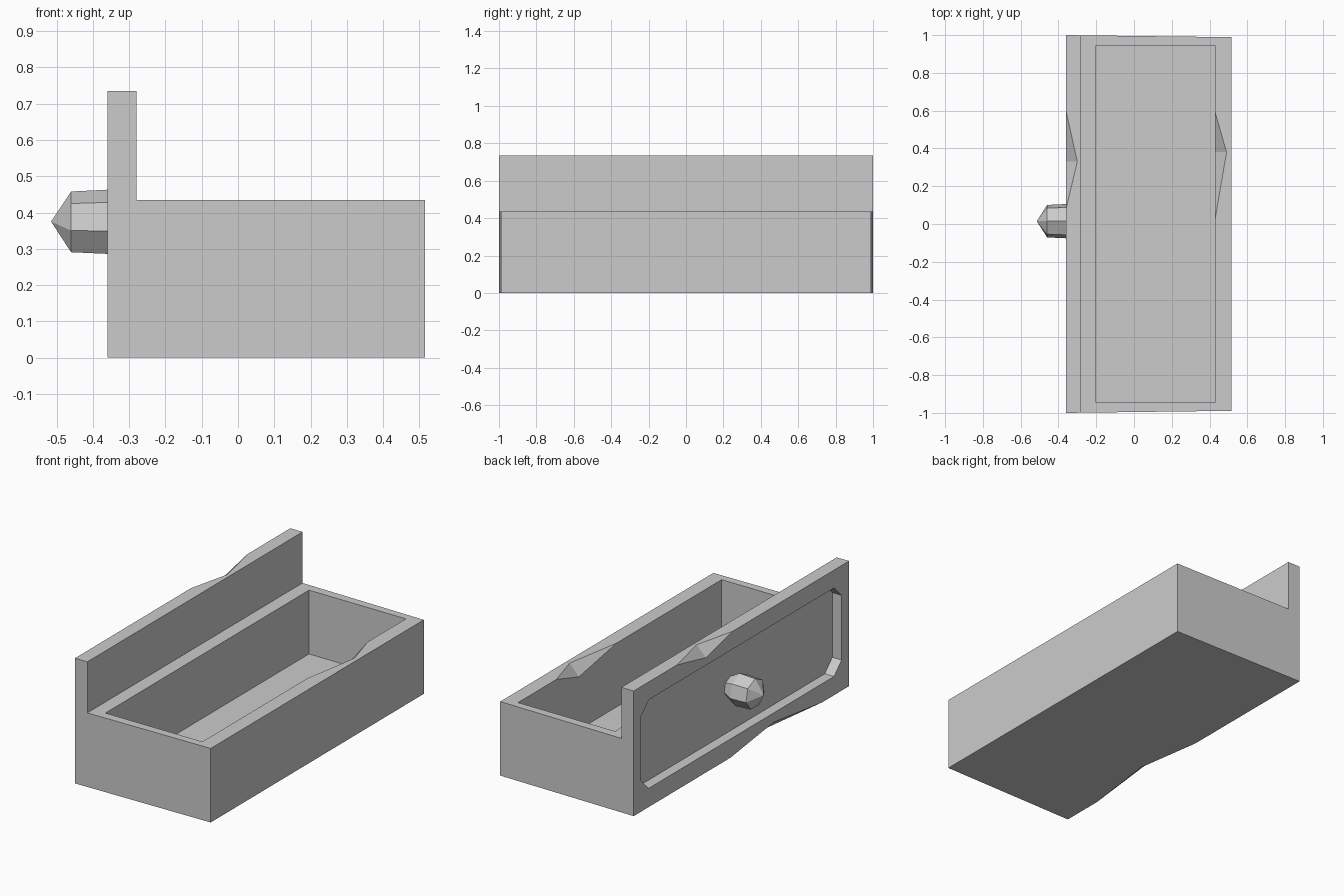
import bpy
import bmesh
from math import cos, sin, tau
from mathutils import Vector

cube = bpy.data.objects.get("Cube")
if cube:
    bpy.data.objects.remove(cube)

grey = bpy.data.materials.new("plain_grey")
grey.use_nodes = True
colour = (0.6, 0.6, 0.6, 1)
grey.diffuse_color = colour
grey.node_tree.nodes["Principled BSDF"].inputs["Base Color"].default_value = colour


def hull(name, points):
    """Convex solid around a handful of points."""
    bm = bmesh.new()
    for p in points:
        bm.verts.new(p)
    bmesh.ops.convex_hull(bm, input=bm.verts[:])
    return finish(name, bm)


def prism(name, points, offset):
    """Flat polygon extruded along an offset."""
    bm = bmesh.new()
    face = bm.faces.new([bm.verts.new(p) for p in points])
    out = bmesh.ops.extrude_face_region(bm, geom=[face])
    moved = [g for g in out["geom"] if isinstance(g, bmesh.types.BMVert)]
    bmesh.ops.translate(bm, verts=moved, vec=offset)
    return finish(name, bm)


def finish(name, bm):
    bmesh.ops.recalc_face_normals(bm, faces=bm.faces[:])
    mesh = bpy.data.meshes.new(name)
    bm.to_mesh(mesh)
    bm.free()
    mesh.materials.append(grey)
    ob = bpy.data.objects.new(name, mesh)
    bpy.context.collection.objects.link(ob)
    return ob


def cut(body, cutter):
    """Subtract the cutter, then discard it."""
    cutter.hide_render = True
    mod = body.modifiers.new("cut", "BOOLEAN")
    mod.operation = "DIFFERENCE"
    mod.solver = "EXACT"
    mod.object = cutter
    bpy.context.view_layer.update()
    graph = bpy.context.evaluated_depsgraph_get()
    mesh = bpy.data.meshes.new_from_object(body.evaluated_get(graph))
    body.modifiers.clear()
    body.data = mesh
    bpy.data.objects.remove(cutter)


def chip(body, x, z, start, end, peak, dx, dz):
    """Wedge-shaped nick in a long edge running along y."""
    cut(body, hull("chip_cutter", [
        (x, start, z), (x, end, z),
        (x + dx, peak, z), (x, peak, z + dz),
        (x - dx / 2, peak, z - dz / 2)]))


# Drawer body: L-shaped profile, with ends tapering slightly to the back
FRONT, PANEL, BACK = -0.36, -0.28, 0.515
RIM, TOP = 0.435, 0.735
profile = [(FRONT, 0), (BACK, 0), (BACK, RIM), (PANEL, RIM), (PANEL, TOP), (FRONT, TOP)]
drawer = prism("drawer_body", [(x, -1, z) for x, z in profile], (0, 2, 0))
for v in drawer.data.vertices:
    v.co.y *= 1 - 0.011 * (v.co.x - FRONT) / (BACK - FRONT)

# Storage cavity
cut(drawer, hull("cavity_cutter", [
    (x, y, z) for x in (-0.2, 0.43) for y in (-0.945, 0.945) for z in (0.06, 0.6)]))

# Recessed field in the face panel, with clipped corners
Y, LOW, HIGH, CLIP = 0.93, 0.11, 0.63, 0.07
field = [(-Y + CLIP, LOW), (Y - CLIP, LOW), (Y, LOW + CLIP), (Y, HIGH - CLIP),
         (Y - CLIP, HIGH), (-Y + CLIP, HIGH), (-Y, HIGH - CLIP), (-Y, LOW + CLIP)]
cut(drawer, prism("field_cutter", [(-0.5, y, z) for y, z in field], (0.2, 0, 0)))

# Worn nicks on the panel top, panel foot and cavity rim
chip(drawer, FRONT, TOP, 0.08, 0.6, 0.33, 0.06, -0.06)
chip(drawer, FRONT, 0, -0.75, 0.1, -0.3, 0.06, 0.055)
chip(drawer, 0.43, RIM, 0.03, 0.59, 0.38, 0.06, -0.065)

# Faceted knob with a pointed tip
SIDES = 7
centre = Vector((0, 0.015, 0.37))
points = [centre + Vector((-0.515, 0, 0.005))]
for x, r in ((-0.46, 0.088), (-0.36, 0.093), (-0.29, 0.055)):
    for i in range(SIDES):
        a = tau * i / SIDES
        points.append(centre + Vector((x, r * sin(a), r * cos(a))))
hull("knob", points)
